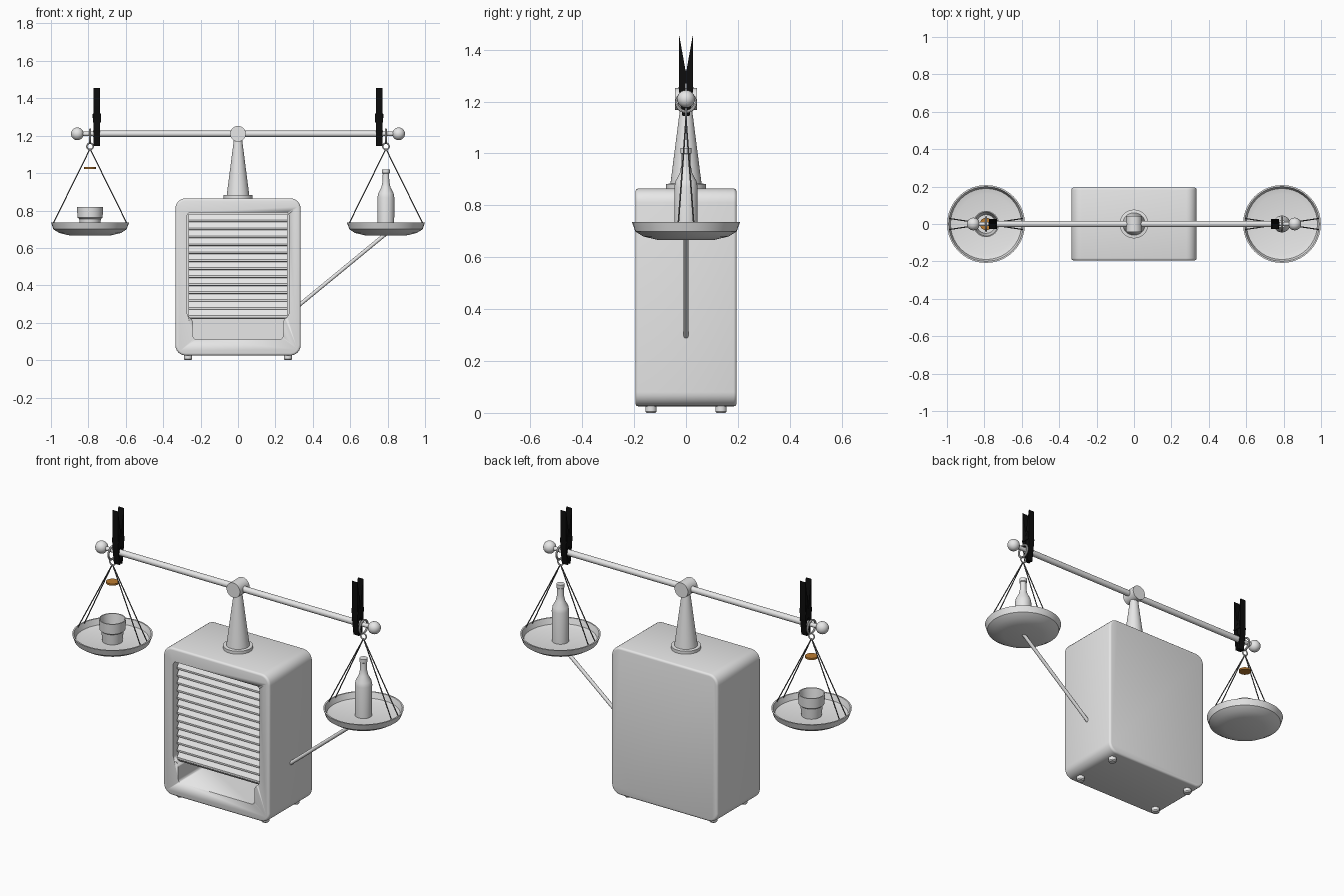
import bpy, bmesh, math
from mathutils import Vector, Matrix

if "Cube" in bpy.data.objects:
    bpy.data.objects.remove(bpy.data.objects["Cube"])


def material(name, colour):
    m = bpy.data.materials.new(name)
    m.use_nodes = True
    m.diffuse_color = (*colour, 1)
    m.node_tree.nodes["Principled BSDF"].inputs["Base Color"].default_value = (*colour, 1)
    return m


GREY = material("light grey", (0.8, 0.8, 0.8))
BLACK = material("black", (0.004, 0.004, 0.004))
CORD = material("dark cord", (0.12, 0.12, 0.12))
COPPER = material("copper", (0.5, 0.2, 0.03))


def finish(name, bm, mat, matrix=Matrix(), smooth=True):
    bmesh.ops.recalc_face_normals(bm, faces=bm.faces)
    mesh = bpy.data.meshes.new(name)
    bm.to_mesh(mesh)
    bm.free()
    mesh.materials.append(mat)
    ob = bpy.data.objects.new(name, mesh)
    bpy.context.collection.objects.link(ob)
    ob.matrix_world = matrix
    bpy.ops.object.select_all(action="DESELECT")
    ob.select_set(True)
    bpy.context.view_layer.objects.active = ob
    if smooth:
        bpy.ops.object.shade_smooth_by_angle(angle=math.radians(35))
    return ob


def lathe(name, profile, mat, matrix=Matrix(), steps=32):
    """Spin an (r, z) profile about the z axis."""
    bm = bmesh.new()
    verts = [bm.verts.new((r, 0, z)) for r, z in profile]
    edges = [bm.edges.new(pair) for pair in zip(verts, verts[1:])]
    bmesh.ops.spin(bm, geom=verts + edges, axis=(0, 0, 1), cent=(0, 0, 0),
                   angle=math.tau, steps=steps)
    bmesh.ops.remove_doubles(bm, verts=bm.verts, dist=1e-5)
    return finish(name, bm, mat, matrix)


def rod(name, a, b, radius, mat, steps=16):
    a, b = Vector(a), Vector(b)
    turn = (b - a).to_track_quat("Z", "Y").to_matrix().to_4x4()
    h = (b - a).length
    return lathe(name, [(0, 0), (radius, 0), (radius, h), (0, h)], mat,
                 Matrix.Translation(a) @ turn, steps)


def ring(name, major, minor, matrix, mat):
    profile = [(major + minor * math.cos(t * math.tau / 8), minor * math.sin(t * math.tau / 8))
               for t in range(9)]
    return lathe(name, profile, mat, matrix, 24)


def prism(name, points, direction, mat, radius=0, edge_bevel=0):
    """Extrude a flat outline, with optional rounded corners and rims."""
    bm = bmesh.new()
    face = bm.faces.new([bm.verts.new(p) for p in points])
    if radius:
        bmesh.ops.bevel(bm, geom=list(bm.verts), offset=radius, segments=6,
                        profile=0.5, affect="VERTICES")
    face = bm.faces[:][0]
    out = bmesh.ops.extrude_face_region(bm, geom=[face], use_keep_orig=True)
    moved = [v for v in out["geom"] if isinstance(v, bmesh.types.BMVert)]
    bmesh.ops.translate(bm, verts=moved, vec=direction)
    bmesh.ops.recalc_face_normals(bm, faces=bm.faces)
    if edge_bevel:
        axis = Vector(direction).normalized()
        rim = [e for e in bm.edges
               if sum(abs(f.normal.dot(axis)) > 0.9 for f in e.link_faces) == 1]
        bmesh.ops.bevel(bm, geom=rim, offset=edge_bevel, segments=3,
                        profile=0.5, affect="EDGES")
    return finish(name, bm, mat)


# Cabinet with a stepped front opening
cabinet = prism("cabinet", [(x, -0.195, z) for x, z in
                ((-0.335, 0.025), (0.335, 0.025), (0.335, 0.865), (-0.335, 0.865))],
                (0, 0.39, 0), GREY, radius=0.055, edge_bevel=0.012)
half = [(0.24, 0.11), (0.24, 0.215), (0.272, 0.235), (0.272, 0.79)]
outline = half + [(-x, z) for x, z in reversed(half)]
cutter = prism("opening_cutter", [(x, -0.3, z) for x, z in outline],
               (0, 0.36, 0), GREY, radius=0.018)
cutter.hide_render = True
cut = cabinet.modifiers.new("opening", "BOOLEAN")
cut.object, cut.solver = cutter, "EXACT"
bpy.context.view_layer.objects.active = cabinet
bpy.ops.object.modifier_apply(modifier=cut.name)
bpy.data.objects.remove(cutter)

# Louvre panel: a row of sloping slats on a backing plate
SLATS, LOW, HIGH = 13, 0.228, 0.782
pitch = (HIGH - LOW) / SLATS
saw = [(-0.13, LOW)]
for i in range(SLATS):
    saw += [(-0.172, LOW + pitch * (i + 0.02)), (-0.172, LOW + pitch * (i + 0.25)),
            (-0.15, LOW + pitch * (i + 0.98))]
saw.append((-0.13, HIGH))
prism("louvre_panel", [(-0.264, y, z) for y, z in saw], (0.528, 0, 0), GREY)
prism("louvre_trim", [(-0.264, -0.172, z) for z in (0.22,)] +
      [(0.264, -0.172, 0.22), (0.264, -0.172, 0.228), (-0.264, -0.172, 0.228)],
      (0, 0.04, 0), CORD)

# Feet
for x in (-0.267, 0.267):
    for y in (-0.135, 0.135):
        lathe("foot", [(0, 0), (0.017, 0), (0.022, 0.006), (0.022, 0.03), (0, 0.03)],
              GREY, Matrix.Translation((x, y, 0)), 20)

# Post, hub and beam
BEAM = 1.21
lathe("post", [(0, 0.86), (0.077, 0.86), (0.077, 0.882), (0.06, 0.884),
               (0.022, 1.18), (0, 1.18)], GREY)
rod("hub", (0, -0.043, BEAM), (0, 0.043, BEAM), 0.042, GREY, 32)
rod("beam", (-0.775, 0, BEAM), (0.775, 0, BEAM), 0.017, GREY, 24)

PAN_X = 0.791
to_yz = Matrix.Rotation(math.pi / 2, 4, "Y")
to_xz = Matrix.Rotation(math.pi / 2, 4, "X")
for side in (-1, 1):
    cx = side * PAN_X
    # Beam end with ball finial
    rod("beam_tip", (side * 0.77, 0, BEAM), (side * 0.85, 0, BEAM), 0.012, GREY)
    ball = [(0.034 * math.sin(t * math.pi / 12), -0.034 * math.cos(t * math.pi / 12))
            for t in range(13)]
    lathe("ball_finial", ball, GREY, Matrix.Translation((side * 0.859, 0, BEAM)), 24)

    # Clip: two tapering prongs joined by a coil spring
    for s in (-1, 1):
        prong = [(0.026, 1.455), (0.001, 1.315), (0.001, 1.245), (0.015, 1.225),
                 (0.015, 1.195), (0.002, 1.175), (0.004, 1.145), (0.014, 1.145),
                 (0.028, 1.25)]
        prism("clip_prong", [(side * 0.737, s * y, z) for y, z in prong],
              (side * 0.035, 0, 0), BLACK)
    rod("clip_spring", (side * 0.732, 0, 1.305), (side * 0.777, 0, 1.305), 0.01, BLACK)
    prism("spring_band", [(side * 0.733, y, z) for y, z in
          ((-0.027, 1.27), (0.027, 1.27), (0.02, 1.32), (-0.02, 1.32))],
          (side * 0.043, 0, 0), BLACK)

    # Hanging rings and cords
    ring("beam_ring", 0.036, 0.006, Matrix.Translation((cx, 0, 1.197)) @ to_yz, GREY)
    ring("cord_ring", 0.017, 0.004, Matrix.Translation((cx, 0, 1.143)) @ to_xz, GREY)
    for dx in (-1, 1):
        for dy in (-1, 1):
            rod("cord", (cx, 0, 1.13), (cx + dx * 0.2, dy * 0.03, 0.725), 0.003, CORD, 8)

    # Shallow pan
    lathe("pan", [(0, 0.667), (0.11, 0.667), (0.165, 0.68), (0.196, 0.7), (0.208, 0.735),
                  (0.2, 0.735), (0.19, 0.703), (0.16, 0.696), (0, 0.694)],
          GREY, Matrix.Translation((cx, 0, 0)), 40)

# Cup and coin over the right pan
lathe("cup", [(0, 0.692), (0.052, 0.692), (0.058, 0.755), (0.067, 0.762), (0.07, 0.82),
              (0.064, 0.82), (0.05, 0.71), (0, 0.71)],
      GREY, Matrix.Translation((-PAN_X, 0, 0)))
lathe("coin", [(0, 1.023), (0.033, 1.023), (0.033, 1.033), (0, 1.033)],
      COPPER, Matrix.Translation((-PAN_X, 0, 0)))

# Bottle on the left pan
lathe("bottle", [(0, 0.692), (0.044, 0.692), (0.045, 0.87), (0.041, 0.892), (0.024, 0.925),
                 (0.018, 0.955), (0.017, 0.997), (0.021, 1.0), (0.021, 1.02), (0, 1.02)],
      GREY, Matrix.Translation((PAN_X, 0, 0)))

# Brace from the cabinet side up to the left pan
rod("brace", (0.31, 0, 0.28), (0.79, 0, 0.675), 0.01, GREY)
